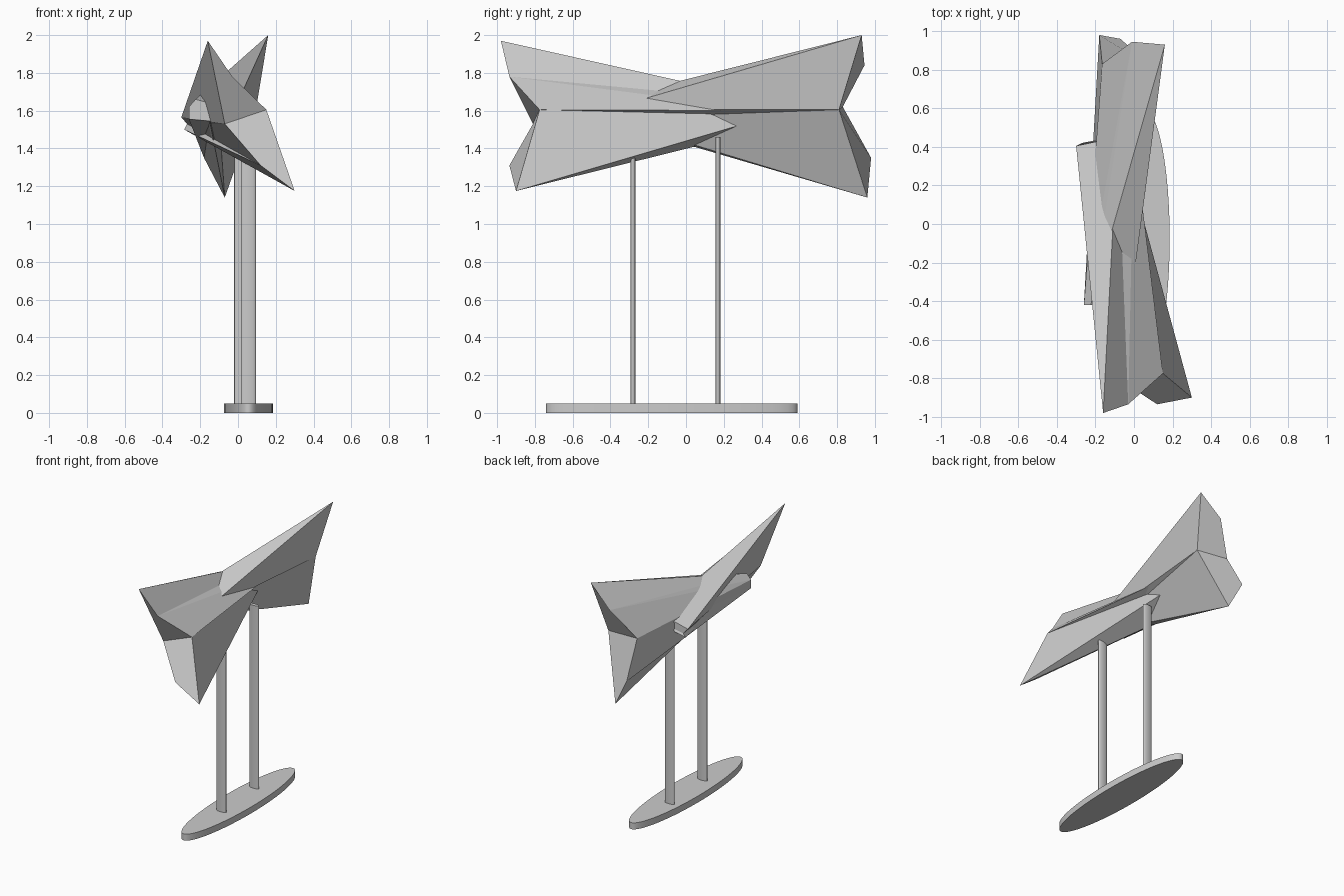
import bpy
import bmesh
import math

if "Cube" in bpy.data.objects:
    bpy.data.objects.remove(bpy.data.objects["Cube"], do_unlink=True)

# One plain grey for the whole sculpture
grey = bpy.data.materials.new("light grey")
grey.use_nodes = True
colour = (0.6, 0.6, 0.6, 1)
grey.diffuse_color = colour
grey.node_tree.nodes["Principled BSDF"].inputs["Base Color"].default_value = colour


def faceted_horn(name, star, tip):
    """Loft a six-point bow-tie end to its small end, with folded facets."""
    bm = bmesh.new()
    big = [bm.verts.new(p) for p in star]
    small = [bm.verts.new(p) for p in tip]
    n = len(big)
    for i in range(n):
        j = (i + 1) % n
        bm.faces.new((big[i], big[j], small[j]))
        bm.faces.new((big[i], small[j], small[i]))
    # each end folds along the crease between its two notches
    for ring in (big, small):
        bm.faces.new((ring[0], ring[1], ring[2], ring[5]))
        bm.faces.new((ring[5], ring[2], ring[3], ring[4]))
    bmesh.ops.recalc_face_normals(bm, faces=bm.faces)
    mesh = bpy.data.meshes.new(name)
    bm.to_mesh(mesh)
    bm.free()
    mesh.materials.append(grey)
    obj = bpy.data.objects.new(name, mesh)
    bpy.context.collection.objects.link(obj)


def oval_column(name, x, y, bottom, top, rx, ry, sides):
    """Upright cylinder squashed to an oval plan."""
    bpy.ops.mesh.primitive_cylinder_add(
        vertices=sides, radius=1, depth=top - bottom,
        location=(x, y, (bottom + top) / 2))
    obj = bpy.context.object
    obj.name = name
    obj.scale = (rx, ry, 1)
    bpy.ops.object.transform_apply(location=False, rotation=False, scale=True)
    bpy.ops.object.shade_smooth_by_angle(angle=math.radians(40))
    obj.data.materials.append(grey)


# Horn opening to the front
faceted_horn(
    "front_horn",
    [(-.16, -.98, 1.97), (-.03, -.935, 1.78), (.15, -.775, 1.605),
     (.30, -.90, 1.175), (.12, -.935, 1.31), (-.07, -.81, 1.53)],
    [(-.30, .405, 1.565), (-.085, .45, 1.65), (0, .45, 1.60),
     (-.07, .46, 1.575), (-.285, .41, 1.50), (-.27, .42, 1.53)])

# Horn opening to the back
faceted_horn(
    "back_horn",
    [(.16, .93, 2.0), (-.01, .945, 1.84), (-.165, .83, 1.62),
     (-.18, .98, 1.35), (-.07, .96, 1.14), (.095, .81, 1.605)],
    [(-.02, -.42, 1.605), (-.225, -.42, 1.66), (-.26, -.42, 1.62),
     (-.26, -.42, 1.555), (-.15, -.42, 1.545), (-.10, -.42, 1.56)])

# Stand: oval base and two posts
oval_column("base", .055, -.075, 0, .05, .13, .665, 64)
oval_column("front_post", .055, -.28, .04, 1.36, .04, .0135, 32)
oval_column("back_post", .02, .17, .04, 1.46, .04, .0135, 32)
